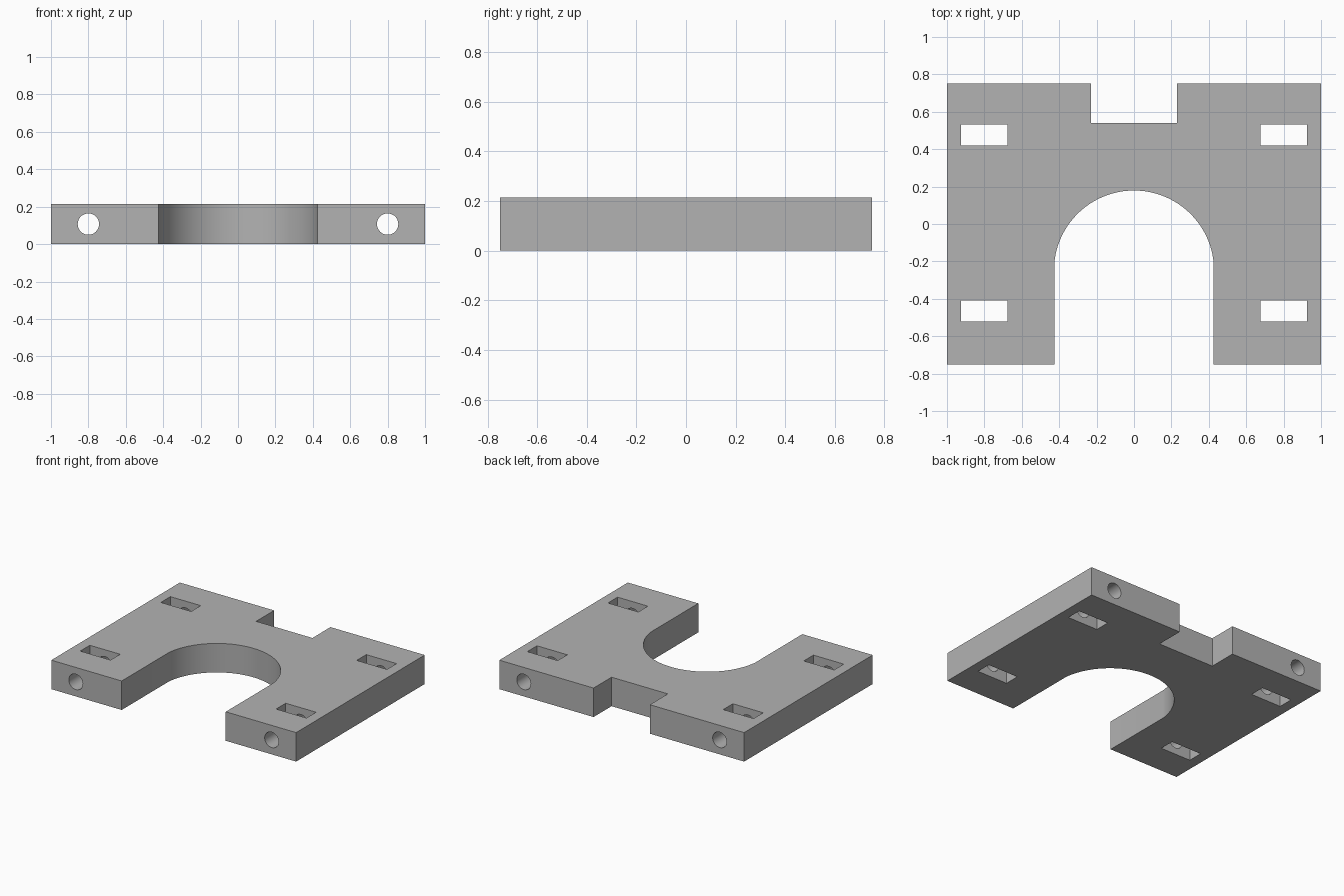
import bpy
import bmesh
import math

if "Cube" in bpy.data.objects:
    bpy.data.objects.remove(bpy.data.objects["Cube"], do_unlink=True)

HEIGHT = 0.214
HALF_DEPTH = 0.75

grey = bpy.data.materials.new("plain_grey")
grey.use_nodes = True
colour = (0.45, 0.45, 0.45, 1)
grey.diffuse_color = colour
grey.node_tree.nodes["Principled BSDF"].inputs["Base Color"].default_value = colour


def add_object(name, bm):
    bmesh.ops.recalc_face_normals(bm, faces=bm.faces)
    mesh = bpy.data.meshes.new(name)
    bm.to_mesh(mesh)
    bm.free()
    mesh.materials.append(grey)
    obj = bpy.data.objects.new(name, mesh)
    bpy.context.collection.objects.link(obj)
    return obj


def extrude_profile(name, points, height):
    bm = bmesh.new()
    face = bm.faces.new([bm.verts.new((x, y, 0)) for x, y in points])
    result = bmesh.ops.extrude_face_region(bm, geom=[face])
    top = [v for v in result["geom"] if isinstance(v, bmesh.types.BMVert)]
    bmesh.ops.translate(bm, verts=top, vec=(0, 0, height))
    return add_object(name, bm)


# Plate outline: right half up to the arch crown, then mirrored
arch_radius, arch_y, leg_x = 0.428, -0.249, 0.425
start = math.acos(leg_x / arch_radius)
steps = 32
half = [(0.23, 0.54), (0.23, HALF_DEPTH), (1, HALF_DEPTH),
        (1, -HALF_DEPTH), (leg_x, -HALF_DEPTH)]
for i in range(steps):
    angle = start + (math.pi / 2 - start) * i / steps
    half.append((arch_radius * math.cos(angle), arch_y + arch_radius * math.sin(angle)))
outline = half + [(0, arch_y + arch_radius)] + [(-x, y) for x, y in reversed(half)]
plate = extrude_profile("mounting_plate", outline, HEIGHT)

# Cutters: four vertical slots and two bores running front to back
cutters = []
for side in (-1, 1):
    for y in (0.475, -0.465):
        bm = bmesh.new()
        bmesh.ops.create_cube(bm, size=1)
        bmesh.ops.scale(bm, vec=(0.248, 0.112, 1), verts=bm.verts)
        bmesh.ops.translate(bm, vec=(side * 0.8, y, 0), verts=bm.verts)
        cutters.append(add_object("slot_cutter", bm))
    bm = bmesh.new()
    bmesh.ops.create_cone(bm, cap_ends=True, segments=48, radius1=0.057,
                          radius2=0.057, depth=2)
    for v in bm.verts:
        x, y, z = v.co
        v.co = (x + side * 0.8, z, y + HEIGHT / 2)
    cutters.append(add_object("bore_cutter", bm))

for cutter in cutters:
    cutter.hide_render = True
    mod = plate.modifiers.new("cut", "BOOLEAN")
    mod.operation = "DIFFERENCE"
    mod.solver = "EXACT"
    mod.object = cutter

# Bake the cuts and drop the cutters
bpy.context.view_layer.update()
graph = bpy.context.evaluated_depsgraph_get()
plate_mesh = bpy.data.meshes.new_from_object(plate.evaluated_get(graph))
plate.modifiers.clear()
plate.data = plate_mesh
for cutter in cutters:
    bpy.data.objects.remove(cutter, do_unlink=True)

bpy.ops.object.select_all(action="DESELECT")
plate.select_set(True)
bpy.context.view_layer.objects.active = plate
bpy.ops.object.shade_smooth_by_angle(angle=math.radians(30))
